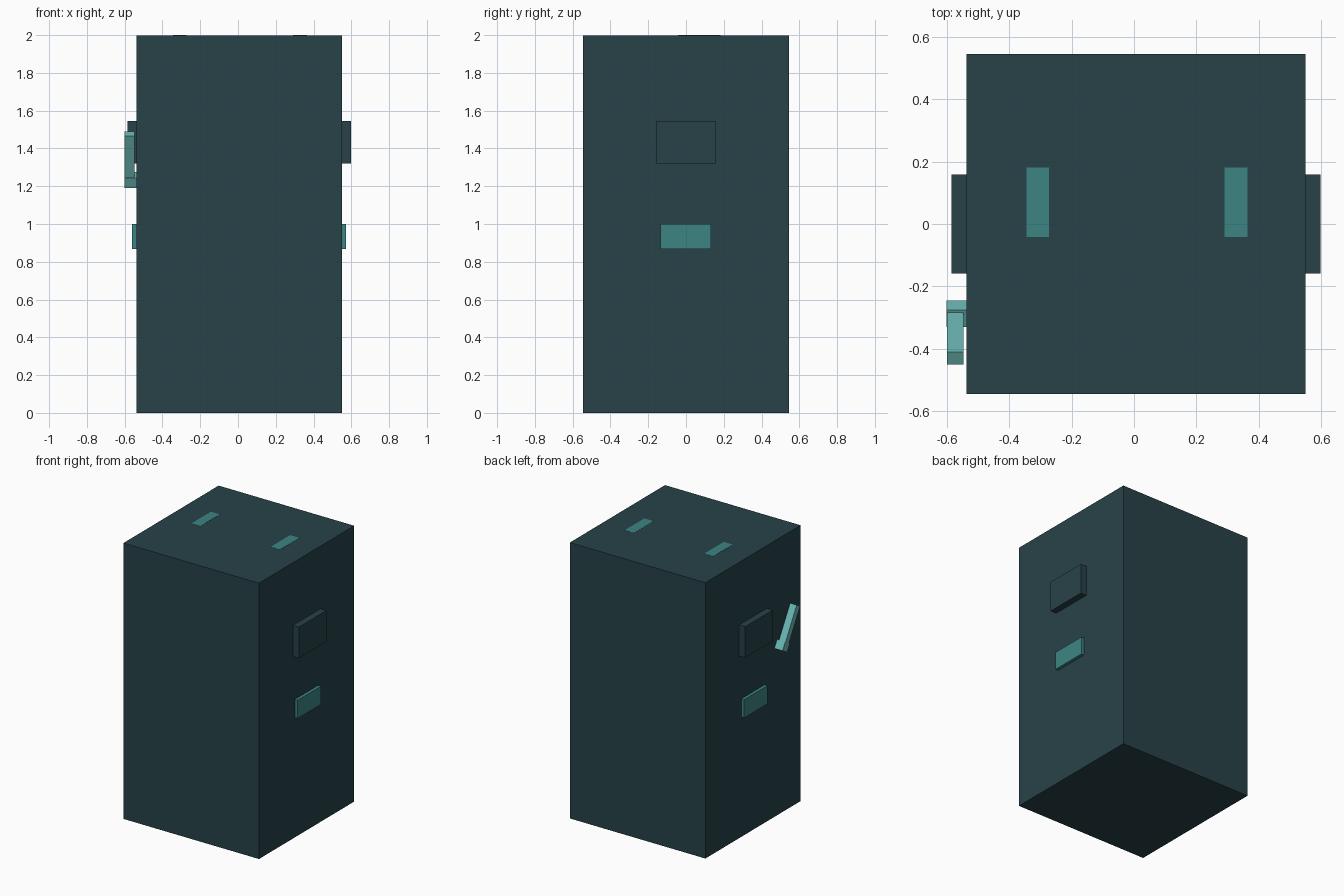
import bpy, math

cube = bpy.data.objects.get("Cube")
if cube:
    bpy.data.objects.remove(cube, do_unlink=True)


def material(name, rgb):
    m = bpy.data.materials.new(name)
    m.use_nodes = True
    col = (*rgb, 1.0)
    m.diffuse_color = col
    bsdf = next(n for n in m.node_tree.nodes if n.type == 'BSDF_PRINCIPLED')
    bsdf.inputs["Base Color"].default_value = col
    return m


DARK = material("dark slate teal", (0.021, 0.055, 0.066))
MID = material("mid teal", (0.046, 0.232, 0.228))
LIGHT = material("light teal", (0.15, 0.50, 0.475))


def box(name, mat, x, y, z, tilt=0.0):
    """Box from (min, max) ranges, turned about its centre on the x axis."""
    ranges = (x, y, z)
    bpy.ops.mesh.primitive_cube_add(
        size=1, location=[(a + b) / 2 for a, b in ranges])
    ob = bpy.context.object
    ob.name = name
    ob.scale = [b - a for a, b in ranges]
    ob.rotation_euler.x = tilt
    ob.data.materials.append(mat)
    return ob


# Main cabinet
LEFT, RIGHT = 0.55, -0.537
box("cabinet_body", DARK, (RIGHT, LEFT), (-0.545, 0.545), (0, 1.999))

# Raised blocks and small plates on both sides
for side, wall, out in (("left", LEFT, 1), ("right", RIGHT, -1)):
    def span(depth):
        return sorted((wall - out * 0.01, wall + out * depth))
    box(side + "_side_block", DARK, span(0.048), (-0.158, 0.158), (1.32, 1.545))
    box(side + "_side_plate", MID, span(0.023), (-0.135, 0.133), (0.868, 1.0))

# Flush strips on the top
for side, x in (("left", (0.29, 0.364)), ("right", (-0.345, -0.273))):
    box(side + "_top_strip", MID, x, (-0.042, 0.182), (1.995, 2.0))

# Lever on the right side: a square pivot and an arm leaning forward
TILT = math.radians(30)
PY, PZ = -0.288, 1.232
box("lever_pivot", LIGHT, (-0.602, RIGHT + 0.005),
    (PY - 0.031, PY + 0.031), (PZ - 0.031, PZ + 0.031), TILT)
LENGTH = 0.284
cy = PY - math.sin(TILT) * LENGTH / 2
cz = PZ + math.cos(TILT) * LENGTH / 2
box("lever_arm", LIGHT, (-0.600, -0.547), (cy - 0.023, cy + 0.023),
    (cz - LENGTH / 2, cz + LENGTH / 2), TILT)
